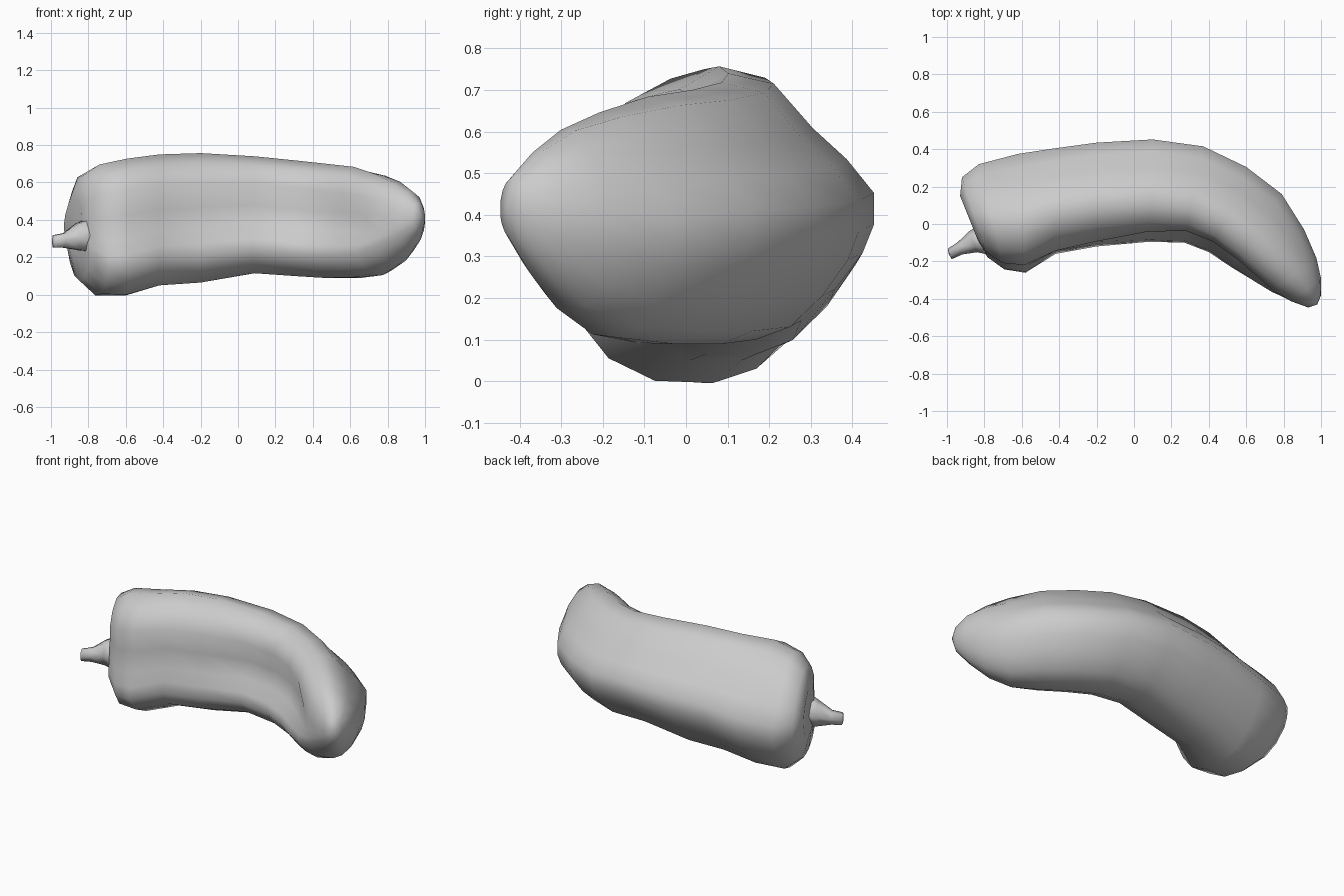
import bpy, bmesh, math
from mathutils import Vector

if "Cube" in bpy.data.objects:
    bpy.data.objects.remove(bpy.data.objects["Cube"])


def loft(name, rings, start, end):
    """Skin a list of closed rings and close both ends to a point."""
    bm = bmesh.new()
    rows = [[bm.verts.new(p) for p in r] for r in rings]
    n = len(rows[0])
    for a, b in zip(rows, rows[1:]):
        for i in range(n):
            j = (i + 1) % n
            bm.faces.new((a[i], a[j], b[j], b[i]))
    for row, tip in ((rows[0], start), (rows[-1], end)):
        c = bm.verts.new(tip)
        for i in range(n):
            bm.faces.new((row[i], row[(i + 1) % n], c))
    bmesh.ops.recalc_face_normals(bm, faces=bm.faces)
    me = bpy.data.meshes.new(name)
    bm.to_mesh(me)
    bm.free()
    for p in me.polygons:
        p.use_smooth = True
    ob = bpy.data.objects.new(name, me)
    bpy.context.collection.objects.link(ob)
    return ob


# Lobed cross-section: u runs inner curve -> outer curve, v runs bottom -> top
SECTION = [(1, .42), (1, .54), (.88, .67), (.73, .79), (.56, .96), (.36, 1),
           (.19, .92), (.12, .77), (.17, .58), (.12, .42), (.02, .30), (0, .20),
           (.12, .07), (.30, 0), (.52, 0), (.68, .05), (.83, .17), (.95, .31)]

# Stations: inner x, y, outer x, y, bottom z, top z, lobe strength, inner ridge fill
STATIONS = [
    (-.83, -.10, -.93, .15, .22, .52, .3, 0),
    (-.78, -.19, -.92, .25, .08, .64, .5, .2),
    (-.69, -.255, -.83, .32, -.004, .70, .7, .5),
    (-.58, -.27, -.62, .375, -.004, .73, .8, .5),
    (-.42, -.16, -.42, .405, .05, .75, 1, 1),
    (-.20, -.12, -.20, .435, .065, .757, 1, .8),
    (.08, -.095, .10, .452, .115, .74, 1, .2),
    (.27, -.10, .37, .415, .10, .718, 1, 0),
    (.40, -.15, .60, .305, .09, .70, 1, 0),
    (.52, -.235, .79, .16, .09, .685, .9, 0),
    (.63, -.31, .91, -.03, .105, .65, .6, 0),
    (.73, -.37, .975, -.18, .165, .61, .3, 0),
    (.84, -.415, 1.0, -.29, .25, .555, 0, 0),
    (.93, -.447, 1.0, -.38, .34, .49, 0, 0),
]


def body_ring(fx, fy, bx, by, lo, hi, lobe, fill):
    ring = []
    for i, (u, v) in enumerate(SECTION):
        a = math.atan2(v - .5, u - .5)
        eu, ev = .5 + .5 * math.cos(a), .5 + .5 * math.sin(a)
        if i in (7, 8, 9):
            u -= .09 * fill
        u, v = eu + (u - eu) * lobe, ev + (v - ev) * lobe
        ring.append((fx + (bx - fx) * u, fy + (by - fy) * u, lo + (hi - lo) * v))
    return ring


# Curved pepper body, with a shallow dimple at the stem end
loft("pepper_body", [body_ring(*s) for s in STATIONS],
     (-.85, .0, .36), (.98, -.43, .42))

# Tapered stem: centre, half width, half height
STEM = [((-.77, -.08, .32), .10, .11), ((-.86, -.095, .31), .06, .08),
        ((-.93, -.13, .29), .035, .045), ((-.985, -.16, .285), .030, .038)]
axis = Vector((-.93, -.36, 0)).normalized()
side = Vector((-axis.y, axis.x, 0))
stem_rings = []
for c, w, h in STEM:
    stem_rings.append([Vector(c) + side * w * math.cos(t) + Vector((0, 0, h * math.sin(t)))
                       for t in (i * math.tau / 6 for i in range(6))])
loft("pepper_stem", stem_rings, (-.74, -.07, .33), (-.99, -.163, .28))
